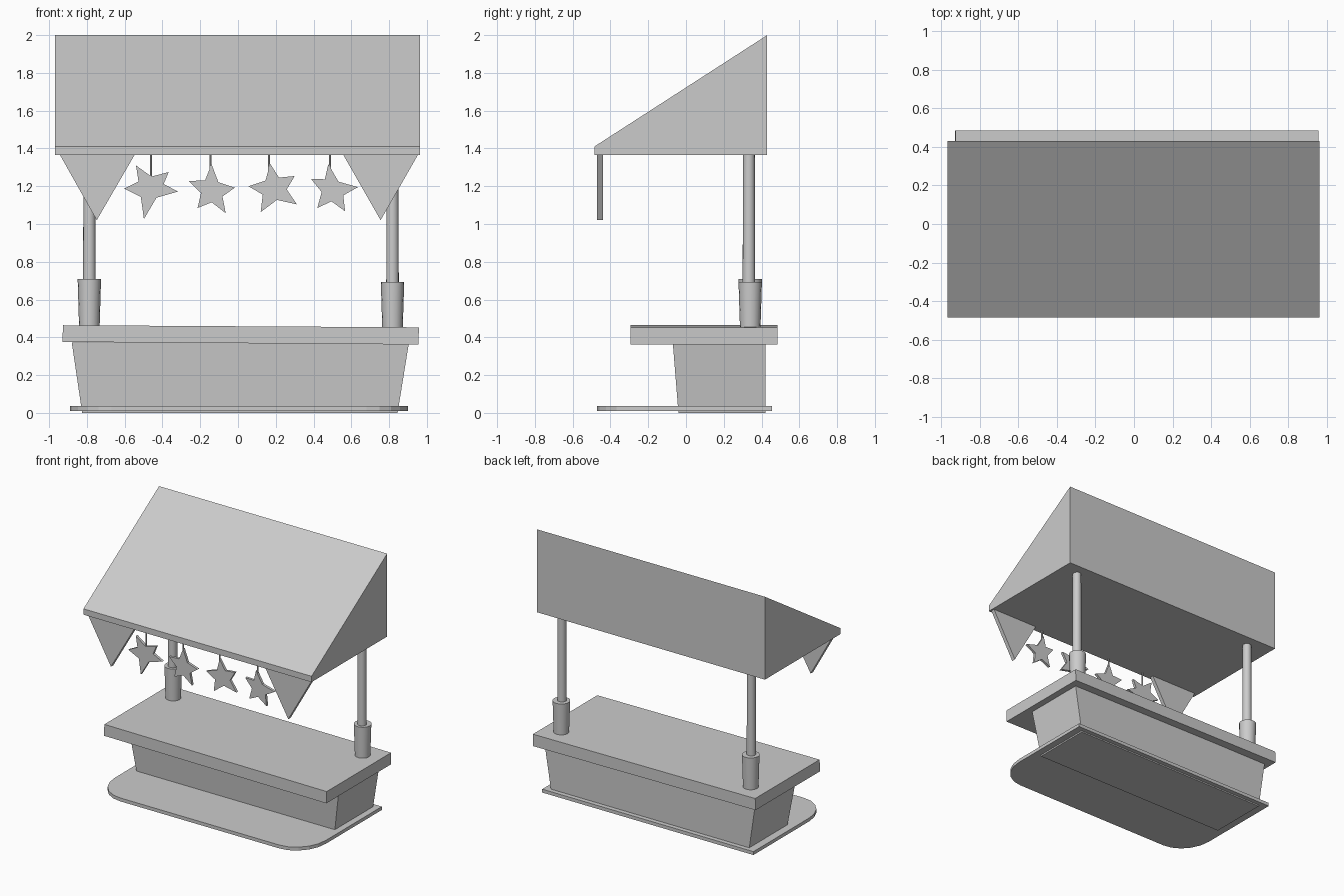
import bpy, bmesh, math
from mathutils import Vector

if "Cube" in bpy.data.objects:
    bpy.data.objects.remove(bpy.data.objects["Cube"])


def make(name, bm, smooth=False):
    bmesh.ops.recalc_face_normals(bm, faces=bm.faces)
    me = bpy.data.meshes.new(name)
    bm.to_mesh(me)
    bm.free()
    ob = bpy.data.objects.new(name, me)
    bpy.context.collection.objects.link(ob)
    if smooth:
        bpy.context.view_layer.objects.active = ob
        ob.select_set(True)
        bpy.ops.object.shade_smooth_by_angle(angle=math.radians(35))
        ob.select_set(False)
    return ob


def prism(name, points, offset):
    """Extrude a closed outline of 3D points along an offset."""
    bm = bmesh.new()
    face = bm.faces.new([bm.verts.new(p) for p in points])
    ext = bmesh.ops.extrude_face_region(bm, geom=[face], use_keep_orig=True)
    verts = [g for g in ext["geom"] if isinstance(g, bmesh.types.BMVert)]
    bmesh.ops.translate(bm, verts=verts, vec=offset)
    return make(name, bm)


def tapered_rod(name, x, y, z0, z1, r0, r1, sides=16):
    bm = bmesh.new()
    bmesh.ops.create_cone(bm, cap_ends=True, segments=sides,
                          radius1=r0, radius2=r1, depth=z1 - z0)
    bmesh.ops.translate(bm, verts=bm.verts, vec=(x, y, (z0 + z1) / 2))
    return make(name, bm, True)


# Ground plate with rounded front corners
rx, ry = 0.22, 0.25
outline = [(0.90, 0.455), (-0.89, 0.455)]
for cx, start in ((-0.89 + rx, 180), (0.90 - rx, 270)):
    for i in range(6):
        a = math.radians(start + i * 18)
        outline.append((cx + rx * math.cos(a), -0.47 + ry + ry * math.sin(a)))
prism("ground_plate", [(x, y, 0.01) for x, y in outline], (0, 0, 0.026))

# Counter body, flaring upward
bm = bmesh.new()
rings = []
for x0, x1, y0, z in ((-0.825, 0.845, -0.04, 0.0), (-0.88, 0.905, -0.07, 0.372)):
    rings.append([bm.verts.new(p) for p in
                  ((x0, y0, z), (x1, y0, z), (x1, 0.42, z), (x0, 0.42, z))])
for ring in rings:
    bm.faces.new(ring)
for i in range(4):
    j = (i + 1) % 4
    bm.faces.new((rings[0][i], rings[0][j], rings[1][j], rings[1][i]))
make("counter_body", bm)

# Counter top, slightly tilted sideways
prism("counter_top", [(-0.93, -0.295, 0.376), (0.955, -0.295, 0.362),
                      (0.958, -0.295, 0.453), (-0.926, -0.295, 0.464)], (0, 0.78, 0))

# Posts and their sleeves
for side, x, top in (("left", -0.787, 0.71), ("right", 0.818, 0.694)):
    tapered_rod(side + "_post", x, 0.333, 0.44, 1.38, 0.034, 0.031)
    tapered_rod(side + "_sleeve", x, 0.34, 0.44, top, 0.054, 0.062)

# Sloped roof
prism("roof", [(-0.97, -0.485, 1.365), (-0.97, 0.43, 1.365),
               (-0.97, 0.43, 2.0), (-0.97, -0.485, 1.41)], (1.933, 0, 0))

# Hanging pennants
for side, x0, x1, tip in (("left", -0.945, -0.545, -0.748), ("right", 0.555, 0.955, 0.755)):
    prism(side + "_pennant", [(x0, -0.47, 1.37), (x1, -0.47, 1.37),
                              (tip, -0.47, 1.02)], (0, 0.03, 0))

# Hand-cut stars, each with five uneven tips, hung on strings
stars = [
    (-0.46, [(-.54, 1.31), (-.367, 1.275), (-.317, 1.172), (-.498, 1.026), (-.603, 1.187)]),
    (-0.145, [(-.14, 1.317), (-.017, 1.192), (-.065, 1.057), (-.214, 1.085), (-.26, 1.227)]),
    (0.165, [(.17, 1.32), (.3, 1.254), (.312, 1.104), (.12, 1.063), (.055, 1.2)]),
    (0.487, [(.478, 1.317), (.635, 1.195), (.567, 1.067), (.42, 1.085), (.387, 1.238)]),
]
for n, (sx, tips) in enumerate(stars, 1):
    tips = [Vector((x, -0.465, z)) for x, z in tips]
    centre = sum(tips, Vector()) / 5
    points = []
    for i, tip in enumerate(tips):
        points += [tip, centre.lerp((tip + tips[(i + 1) % 5]) / 2, 0.58)]
    prism(f"star_{n}", points, (0, 0.02, 0))
    tapered_rod(f"star_string_{n}", sx, -0.455, 1.22, 1.37, 0.006, 0.006, 6)
